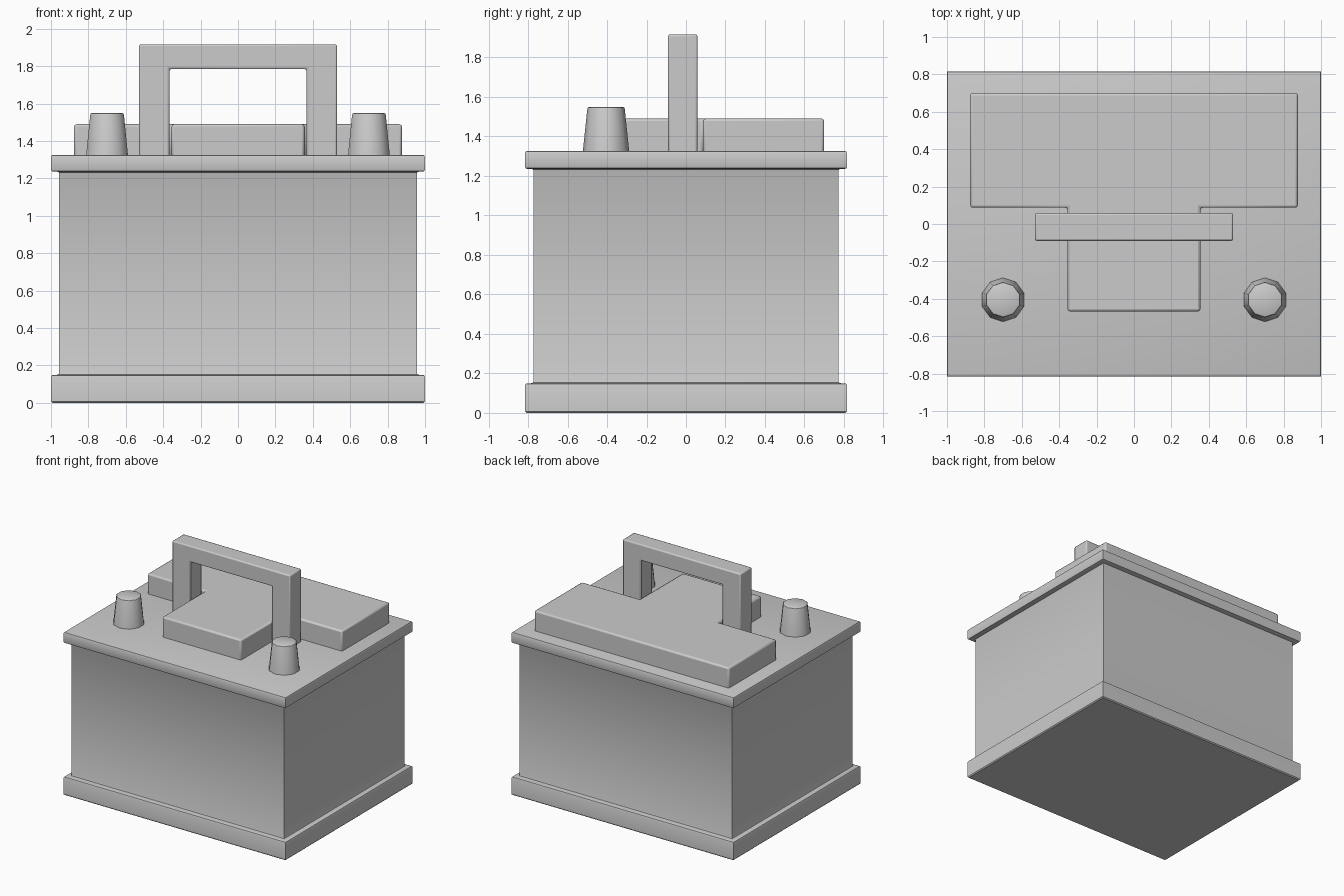
import bpy, bmesh
from math import pi, radians, sin, cos

if "Cube" in bpy.data.objects:
    bpy.data.objects.remove(bpy.data.objects["Cube"])


def finish(name, bm, bevel=0.0):
    bmesh.ops.recalc_face_normals(bm, faces=bm.faces)
    mesh = bpy.data.meshes.new(name)
    bm.to_mesh(mesh)
    bm.free()
    ob = bpy.data.objects.new(name, mesh)
    bpy.context.collection.objects.link(ob)
    if bevel:
        mod = ob.modifiers.new("soft_edges", "BEVEL")
        mod.width = bevel
        mod.segments = 2
        mod.limit_method = "ANGLE"
        mod.angle_limit = radians(40)
    bpy.ops.object.select_all(action="DESELECT")
    ob.select_set(True)
    bpy.context.view_layer.objects.active = ob
    bpy.ops.object.shade_smooth_by_angle(angle=radians(40))
    return ob


def loft(name, rings):
    """Skin a stack of closed loops and cap both ends."""
    bm = bmesh.new()
    loops = [[bm.verts.new(p) for p in ring] for ring in rings]
    n = len(loops[0])
    for a, b in zip(loops, loops[1:]):
        for i in range(n):
            j = (i + 1) % n
            bm.faces.new((a[i], a[j], b[j], b[i]))
    bm.faces.new(loops[0])
    bm.faces.new(loops[-1])
    return finish(name, bm)


def prism(name, outline, offset, bevel):
    """Extrude a flat outline of 3D points by an offset."""
    bm = bmesh.new()
    face = bm.faces.new([bm.verts.new(p) for p in outline])
    new = bmesh.ops.extrude_face_region(bm, geom=[face])["geom"]
    bmesh.ops.translate(bm, vec=offset, verts=[v for v in new if isinstance(v, bmesh.types.BMVert)])
    return finish(name, bm, bevel)


# Case: foot rim, body walls and lid as one stepped profile of (inset, z)
profile = [(0.008, 0), (0, 0.008), (0, 0.138), (0.004, 0.147), (0.012, 0.15),
           (0.032, 0.15), (0.041, 0.153), (0.044, 0.162),
           (0.044, 1.226), (0.041, 1.233), (0.034, 1.236),
           (0.012, 1.236), (0.004, 1.239), (0, 1.248),
           (0, 1.314), (0.004, 1.323), (0.012, 1.326)]
loft("battery_case", [[(sx * (1 - d), sy * (0.816 - d), z)
                       for sx, sy in ((-1, -1), (1, -1), (1, 1), (-1, 1))]
                      for d, z in profile])

# T-shaped raised cover on the lid
half = [(0.355, -0.468), (0.355, 0.087), (0.876, 0.087), (0.876, 0.70)]
outline = half + [(-x, y) for x, y in reversed(half)]
prism("cell_cover", [(x, y, 1.31) for x, y in outline], (0, 0, 0.18), 0.013)

# Carry handle
half = [(0.366, 1.31), (0.53, 1.31), (0.53, 1.917)]
inner = (0.366, 1.785)
outline = half + [(-x, z) for x, z in reversed(half)] + [(-inner[0], inner[1]), inner]
prism("carry_handle", [(x, -0.09, z) for x, z in outline], (0, 0.148, 0), 0.01)

# Tapered terminals
for side, label in ((-1, "left"), (1, "right")):
    rings = [[(side * 0.70 + r * sin(i * pi / 5), -0.405 + r * cos(i * pi / 5), z)
              for i in range(10)]
             for r, z in ((0.119, 1.31), (0.095, 1.538), (0.092, 1.546), (0.084, 1.55))]
    loft(label + "_terminal", rings)
